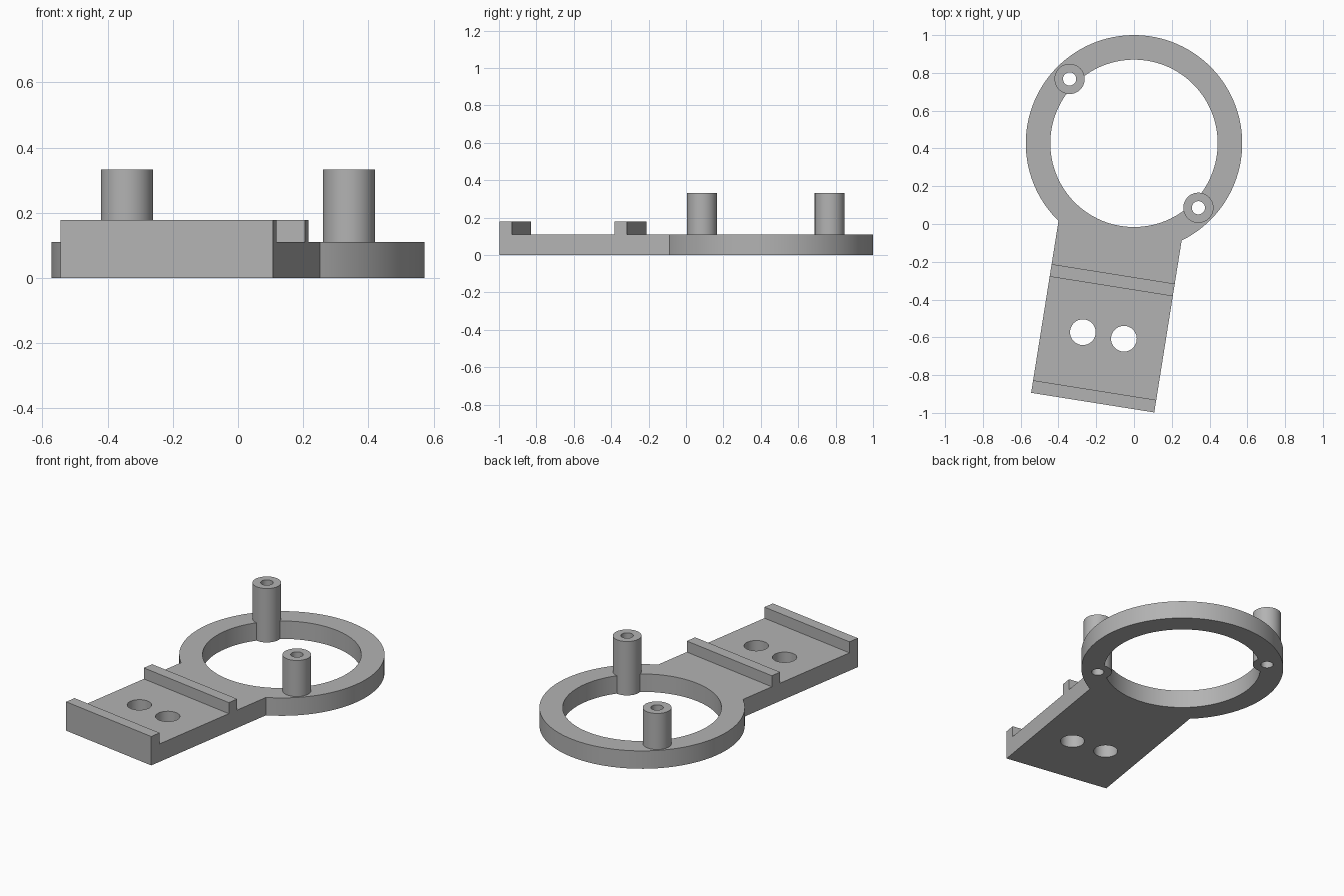
import bpy
import bmesh
from math import sin, cos, asin, pi, radians
from mathutils import Matrix, Vector

default = bpy.data.objects.get("Cube")
if default:
    bpy.data.objects.remove(default)

# Main dimensions, in a frame centred on the ring with the arm along -y
RING_OUTER, RING_INNER, PLATE_Z = 0.573, 0.443, 0.11
ARM_HALF, ARM_END = 0.33, -1.39
RIB_WIDTH, RIB_TOP = 0.067, 0.178
POST_R, POST_HOLE_R, POST_TOP = 0.08, 0.035, 0.332
PLACE = Matrix.Translation((0, 0.427, 0)) @ Matrix.Rotation(radians(-9.05), 4, "Z")

grey = bpy.data.materials.new("plain grey")
grey.use_nodes = True
grey.diffuse_color = (0.45, 0.45, 0.45, 1)
grey.node_tree.nodes["Principled BSDF"].inputs["Base Color"].default_value = (0.45, 0.45, 0.45, 1)


def prism(name, outline, z0, z1, matrix=PLACE):
    """Extrude a flat outline from z0 to z1."""
    bm = bmesh.new()
    base = bm.faces.new([bm.verts.new((x, y, z0)) for x, y in outline])
    top = bmesh.ops.extrude_face_region(bm, geom=[base])["geom"]
    moved = [v for v in top if isinstance(v, bmesh.types.BMVert)]
    bmesh.ops.translate(bm, verts=moved, vec=(0, 0, z1 - z0))
    bmesh.ops.recalc_face_normals(bm, faces=bm.faces)
    bm.transform(matrix)
    mesh = bpy.data.meshes.new(name)
    bm.to_mesh(mesh)
    bm.free()
    mesh.materials.append(grey)
    obj = bpy.data.objects.new(name, mesh)
    bpy.context.collection.objects.link(obj)
    return obj


def arc(radius, start, end, steps):
    return [(radius * cos(start + (end - start) * i / steps),
             radius * sin(start + (end - start) * i / steps)) for i in range(steps + 1)]


def cylinder(name, x, y, radius, z0, z1, sides=48):
    circle = arc(radius, 0, 2 * pi, sides)[:-1]
    return prism(name, circle, z0, z1, Matrix.Translation((x, y, 0)))


def combine(target, tool, operation):
    """Apply a boolean and discard the tool shape."""
    mod = target.modifiers.new(operation, "BOOLEAN")
    mod.operation, mod.solver, mod.object = operation, "EXACT", tool
    bpy.context.view_layer.objects.active = target
    bpy.ops.object.modifier_apply(modifier=mod.name)
    bpy.data.objects.remove(tool)


# Plate: round head running into the straight arm
half_gap = asin(ARM_HALF / RING_OUTER)
outline = arc(RING_OUTER, -pi / 2 + half_gap, 1.5 * pi - half_gap, 110)
outline += [(-ARM_HALF, ARM_END), (ARM_HALF, ARM_END)]
bracket = prism("ring_bracket", outline, 0, PLATE_Z)

# Large opening through the head
centre = PLACE.translation
combine(bracket, cylinder("bore", centre.x, centre.y, RING_INNER, -0.1, 0.5, 128), "DIFFERENCE")

# Raised cross ribs on the arm
for y in (ARM_END, -0.767):
    rib = [(-ARM_HALF, y), (ARM_HALF, y), (ARM_HALF, y + RIB_WIDTH), (-ARM_HALF, y + RIB_WIDTH)]
    combine(bracket, prism("rib", rib, 0, RIB_TOP), "UNION")

# Two hollow posts on opposite sides of the ring
for side in (-1, 1):
    x, y = 0.341 * side, centre.y - 0.341 * side
    combine(bracket, cylinder("post", x, y, POST_R, 0, POST_TOP), "UNION")
    combine(bracket, cylinder("post_hole", x, y, POST_HOLE_R, -0.1, 0.5, 32), "DIFFERENCE")

# Pair of mounting holes between the ribs
for x in (-0.11, 0.11):
    spot = PLACE @ Vector((x, -1.03, 0))
    combine(bracket, cylinder("arm_hole", spot.x, spot.y, 0.068, -0.1, 0.5), "DIFFERENCE")

# Smooth curved walls, crisp edges
bpy.ops.object.select_all(action="DESELECT")
bracket.select_set(True)
bpy.context.view_layer.objects.active = bracket
bpy.ops.object.shade_smooth_by_angle(angle=radians(30))
